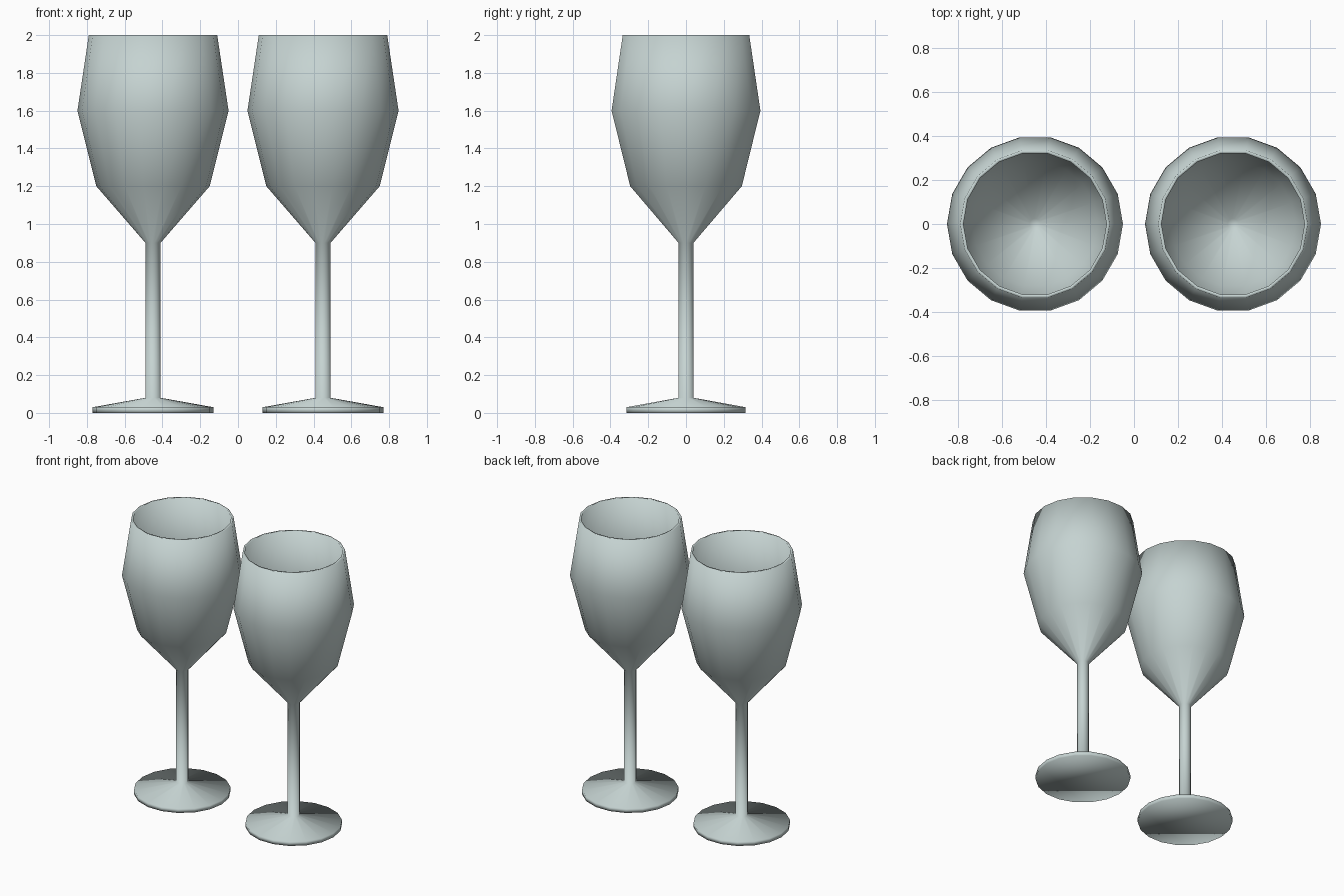
import bpy
import bmesh
from math import cos, sin, tau

SIDES = 18

default = bpy.data.objects.get("Cube")
if default:
    bpy.data.objects.remove(default, do_unlink=True)

# Pale grey-green glass
glass = bpy.data.materials.new("pale_glass")
glass.use_nodes = True
colour = (0.56, 0.65, 0.64, 1)
glass.diffuse_color = colour
glass.node_tree.nodes["Principled BSDF"].inputs["Base Color"].default_value = colour

# (radius, height) from the foot, up the outside and down the inside
PROFILE = [
    (0.32, 0), (0.32, 0.03), (0.04, 0.08),           # foot
    (0.04, 0.9),                                     # stem
    (0.3, 1.2), (0.4, 1.6), (0.34, 2),               # bowl outside
    (0.325, 2), (0.385, 1.6), (0.285, 1.2), (0.025, 0.92),  # bowl inside
]


def wine_glass(name, x):
    """Revolve the profile into one closed goblet."""
    bm = bmesh.new()
    rings = [[bm.verts.new((r * cos(tau * i / SIDES), r * sin(tau * i / SIDES), z))
              for i in range(SIDES)] for r, z in PROFILE]
    for low, high in zip(rings, rings[1:]):
        for i in range(SIDES):
            j = (i + 1) % SIDES
            bm.faces.new((low[i], low[j], high[j], high[i]))
    bm.faces.new(rings[0][::-1])   # underside
    bm.faces.new(rings[-1])        # bowl floor
    for face in bm.faces:
        face.smooth = True
    mesh = bpy.data.meshes.new(name)
    bm.to_mesh(mesh)
    bm.free()
    mesh.materials.append(glass)
    obj = bpy.data.objects.new(name, mesh)
    obj.location.x = x
    bpy.context.collection.objects.link(obj)


wine_glass("left_wine_glass", 0.45)
wine_glass("right_wine_glass", -0.45)
